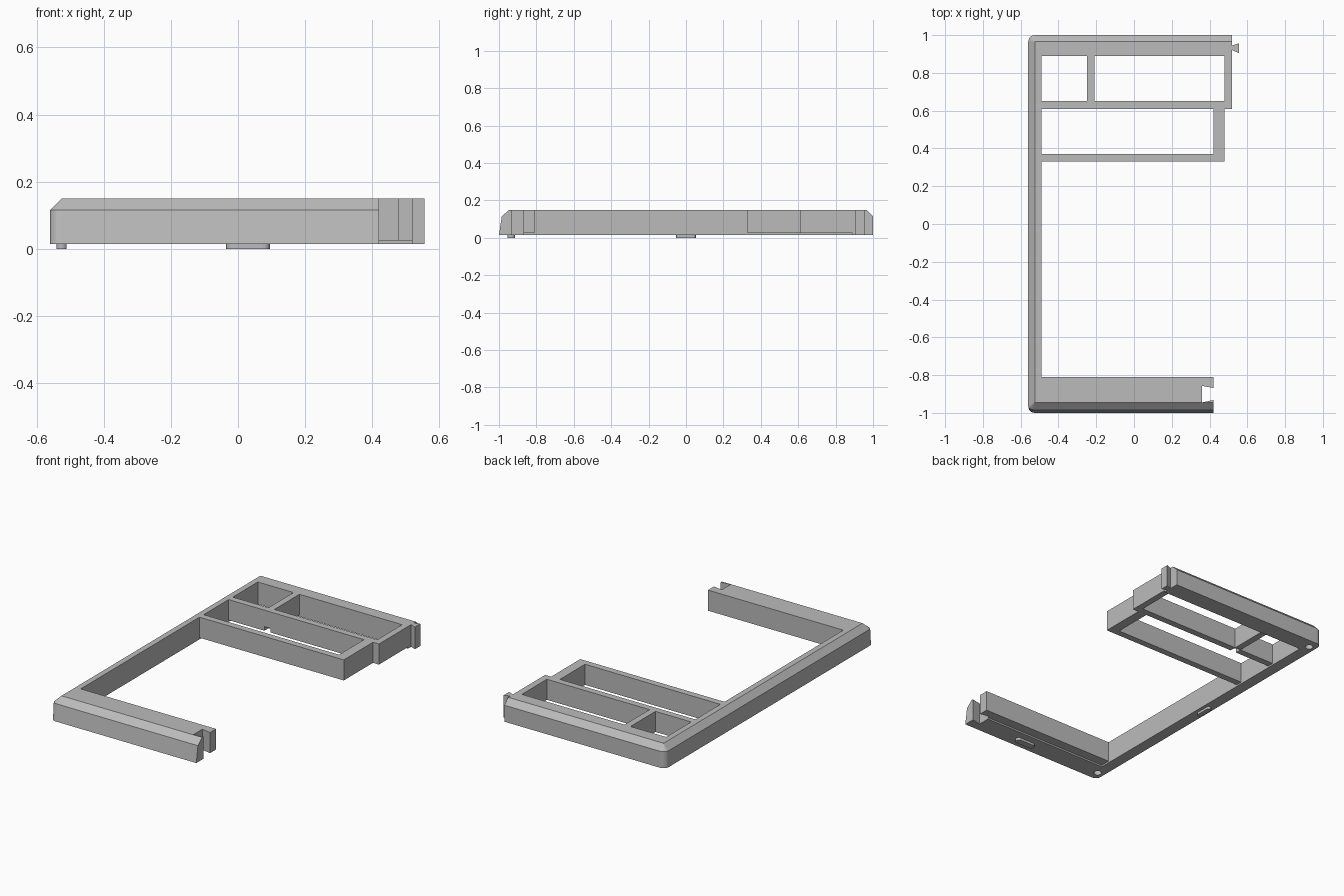
import bpy, bmesh
from math import cos, sin, pi

cube = bpy.data.objects.get("Cube")
if cube:
    bpy.data.objects.remove(cube, do_unlink=True)

grey = bpy.data.materials.new("light_grey")
grey.use_nodes = True
grey.diffuse_color = (0.5, 0.5, 0.5, 1)
grey.node_tree.nodes["Principled BSDF"].inputs["Base Color"].default_value = (0.5, 0.5, 0.5, 1)

BASE, RAISED, SHOULDER, TOP = 0.015, 0.025, 0.115, 0.15
R = 0.035


def finish(name, bm):
    bmesh.ops.remove_doubles(bm, verts=bm.verts, dist=0.0001)
    bmesh.ops.recalc_face_normals(bm, faces=bm.faces)
    mesh = bpy.data.meshes.new(name)
    bm.to_mesh(mesh)
    bm.free()
    mesh.materials.append(grey)
    ob = bpy.data.objects.new(name, mesh)
    bpy.context.collection.objects.link(ob)
    return ob


def prism(name, outline, z0, z1):
    bm = bmesh.new()
    low = [bm.verts.new((x, y, z0)) for x, y in outline]
    high = [bm.verts.new((x, y, z1)) for x, y in outline]
    bm.faces.new(low[::-1])
    bm.faces.new(high)
    n = len(low)
    for i in range(n):
        j = (i + 1) % n
        bm.faces.new((low[i], low[j], high[j], high[i]))
    return finish(name, bm)


def box(name, x0, x1, y0, y1, z0=RAISED, z1=TOP):
    return prism(name, [(x0, y0), (x1, y0), (x1, y1), (x0, y1)], z0, z1)


def capsule(x, y, length, width, steps=8):
    """Round-ended outline along x."""
    r, half = width / 2, length / 2 - width / 2
    pts = []
    for side, start in ((1, -pi / 2), (-1, pi / 2)):
        for i in range(steps + 1):
            a = start + pi * i / steps
            pts.append((x + side * half + r * cos(a), y + r * sin(a)))
    return pts


def cut(ob, cutter):
    cutter.hide_render = True
    mod = ob.modifiers.new("cut", 'BOOLEAN')
    mod.operation, mod.solver, mod.object = 'DIFFERENCE', 'EXACT', cutter
    bpy.context.view_layer.objects.active = ob
    bpy.ops.object.modifier_apply(modifier=mod.name)


# C-shaped rail: a bevelled profile carried round two rounded corners
def front_station(x, a):
    y = -1 + R + R * sin(a)
    return [(x, y, BASE), (x, y - 0.015 * sin(a), SHOULDER)]


stations = []
front_top, back_top = (-0.525, -0.945, TOP), (-0.525, 0.965, TOP)
stations.append(front_station(0.42, -pi / 2) + [(0.42, -0.945, TOP), (0.42, -0.87)])
for i in range(7):
    a = -pi / 2 - pi / 2 * i / 6
    stations.append(front_station(-0.525 + R * cos(a), a) + [front_top, (-0.49, -0.87)])
for i in range(7):
    a = pi - pi / 2 * i / 6
    x, y = -0.525 + R * cos(a), 0.965 + R * sin(a)
    stations.append([(x, y, BASE), (x, y, SHOULDER), back_top, (-0.49, 0.89)])
stations.append([(0.52, 1, BASE), (0.52, 1, SHOULDER), (0.52, 0.965, TOP), (0.52, 0.89)])

bm = bmesh.new()
rings = []
for *outer, inner in stations:
    profile = outer + [(*inner, TOP), (*inner, BASE)]
    rings.append([bm.verts.new(p) for p in profile])
for a, b in zip(rings, rings[1:]):
    for i in range(5):
        j = (i + 1) % 5
        bm.faces.new((a[i], a[j], b[j], b[i]))
bm.faces.new(rings[0])
bm.faces.new(rings[-1][::-1])
bmesh.ops.dissolve_degenerate(bm, dist=0.0001, edges=bm.edges)
rail = finish("outer_rail", bm)
ledge = box("front_inner_ledge", -0.49, 0.42, -0.87, -0.81)

# Dovetail socket in the front arm
socket = prism("socket_cutter", [(0.36, -0.945), (0.43, -0.93), (0.43, -0.87), (0.36, -0.857)], -0.1, 0.3)
cut(rail, socket)
cut(ledge, socket)
bpy.data.objects.remove(socket, do_unlink=True)

# Round blind sockets under the corners
for y in (-0.94, 0.94):
    hole = prism("hole_cutter", capsule(-0.517, y, 0.045, 0.045), -0.1, 0.05)
    cut(rail, hole)
    bpy.data.objects.remove(hole, do_unlink=True)

# Dovetail tongue on the back arm
prism("joining_tongue", [(0.52, 0.92), (0.555, 0.905), (0.555, 0.957), (0.52, 0.945)], BASE, TOP)

# Compartment walls
middle = box("middle_wall", -0.49, 0.52, 0.61, 0.65)
box("back_tray_end", 0.48, 0.52, 0.65, 0.89)
box("back_tray_divider", -0.25, -0.21, 0.65, 0.89)
box("front_tray_end", 0.42, 0.48, 0.37, 0.61)
box("front_tray_wall", -0.49, 0.48, 0.33, 0.37)

# Small cable notch in the middle wall
notch = box("notch_cutter", -0.25, -0.21, 0.5, 0.7, -0.1, 0.05)
cut(middle, notch)
bpy.data.objects.remove(notch, do_unlink=True)

# Low feet
prism("front_foot", capsule(0.03, -0.935, 0.13, 0.04), 0, BASE)
side = [(-0.525 - y, x) for x, y in capsule(0, 0, 0.105, 0.03)]
prism("side_foot", side, 0, BASE)
